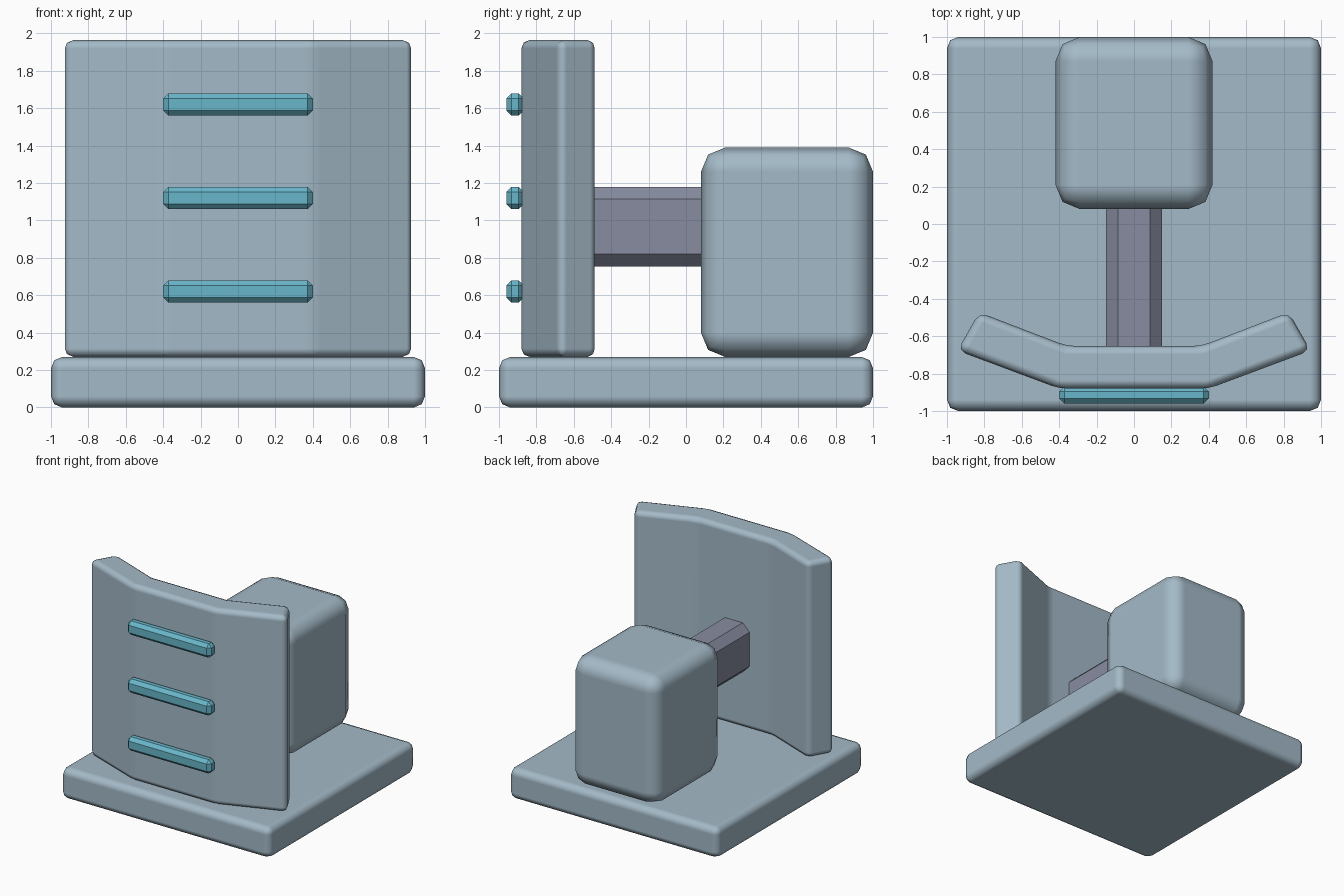
import bpy, bmesh
from mathutils import Vector

if "Cube" in bpy.data.objects:
    bpy.data.objects.remove(bpy.data.objects["Cube"])


def material(name, rgb):
    m = bpy.data.materials.new(name)
    m.diffuse_color = (*rgb, 1.0)
    m.use_nodes = True
    m.node_tree.nodes["Principled BSDF"].inputs["Base Color"].default_value = m.diffuse_color
    return m


STEEL = material("pale blue grey", (0.37, 0.49, 0.575))
TEAL = material("teal", (0.14, 0.47, 0.59))
DARK = material("purple grey", (0.245, 0.265, 0.35))


def prism(name, profile, axis, lo, hi, mat, bevel=0.0, segments=1, smooth=False):
    """Extrude a 2D profile along 'z' (profile x,y) or 'y' (profile x,z)."""
    def place(a, b, t):
        return Vector((a, b, t)) if axis == "z" else Vector((a, t, b))
    bm = bmesh.new()
    bottom = [bm.verts.new(place(a, b, lo)) for a, b in profile]
    top = [bm.verts.new(place(a, b, hi)) for a, b in profile]
    n = len(profile)
    bm.faces.new(bottom)
    bm.faces.new(top)
    for i in range(n):
        j = (i + 1) % n
        bm.faces.new((bottom[i], bottom[j], top[j], top[i]))
    bmesh.ops.recalc_face_normals(bm, faces=bm.faces)
    for f in bm.faces:
        f.smooth = smooth
    mesh = bpy.data.meshes.new(name)
    bm.to_mesh(mesh)
    bm.free()
    mesh.materials.append(mat)
    ob = bpy.data.objects.new(name, mesh)
    bpy.context.collection.objects.link(ob)
    if bevel:
        mod = ob.modifiers.new("bevel", "BEVEL")
        mod.width = bevel
        mod.segments = segments
        mod.limit_method = "ANGLE"
        mod.angle_limit = 0.17
        mod.harden_normals = smooth
    return ob


def box(name, x, y0, y1, z0, z1, mat, bevel, segments, smooth):
    profile = [(-x, y0), (x, y0), (x, y1), (-x, y1)]
    return prism(name, profile, "z", z0, z1, mat, bevel, segments, smooth)


# base slab and rear block
box("base", 1.0, -1.0, 1.0, 0.0, 0.27, STEEL, 0.06, 2, True)
box("rear_block", 0.42, 0.08, 1.0, 0.27, 1.39, STEEL, 0.13, 2, True)

# folded front shield
half = [(0.4, -0.88), (0.944, -0.677), (0.828, -0.472), (0.36, -0.652)]
prism("front_shield", half + [(-x, y) for x, y in reversed(half)],
      "z", 0.27, 1.965, STEEL, 0.045, 2, True)

# chamfered arm joining block and shield
w, c, z0, z1 = 0.15, 0.065, 0.755, 1.18
side = [(w - c, z0), (w, z0 + c), (w, z1 - c), (w - c, z1)]
prism("arm", side + [(-x, z) for x, z in reversed(side)], "y", -0.75, 0.2, DARK)

# three horizontal bars on the shield
for i in range(3):
    z = 0.62 + 0.5 * i
    box(f"bar_{i + 1}", 0.4, -0.96, -0.867, z - 0.06, z + 0.06, TEAL, 0.028, 1, False)
